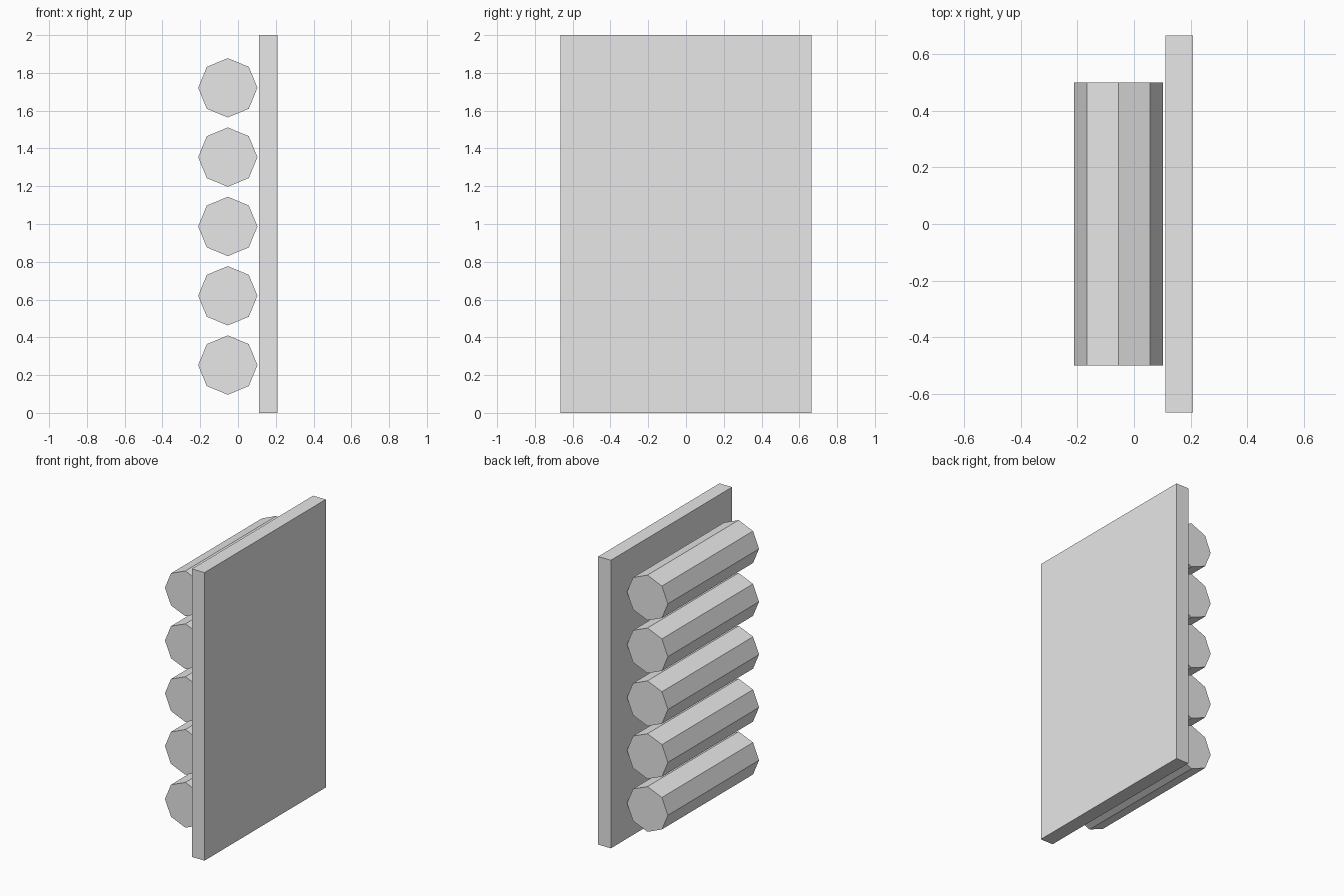
import bpy
import math

cube = bpy.data.objects.get("Cube")
if cube:
    bpy.data.objects.remove(cube, do_unlink=True)

# Single light grey material
grey = bpy.data.materials.new("light_grey")
grey.use_nodes = True
colour = (0.8, 0.8, 0.8, 1.0)
grey.diffuse_color = colour
grey.node_tree.nodes["Principled BSDF"].inputs["Base Color"].default_value = colour


def finish(name):
    obj = bpy.context.object
    obj.name = name
    obj.data.materials.append(grey)
    bpy.ops.object.transform_apply(location=False, rotation=True, scale=True)
    return obj


# Upright flat panel
bpy.ops.mesh.primitive_cube_add(size=1, location=(0.16, 0, 1))
bpy.context.object.scale = (0.097, 1.33, 2)
finish("back_panel")

# Five octagonal bars, stacked at even spacing, points facing up and sideways
BAR_COUNT = 5
for i in range(BAR_COUNT):
    bpy.ops.mesh.primitive_cylinder_add(
        vertices=8, radius=0.157, depth=1,
        location=(-0.054, 0, 0.253 + i * 0.367),
        rotation=(math.pi / 2, 0, 0))
    finish(f"bar_{i + 1}")
